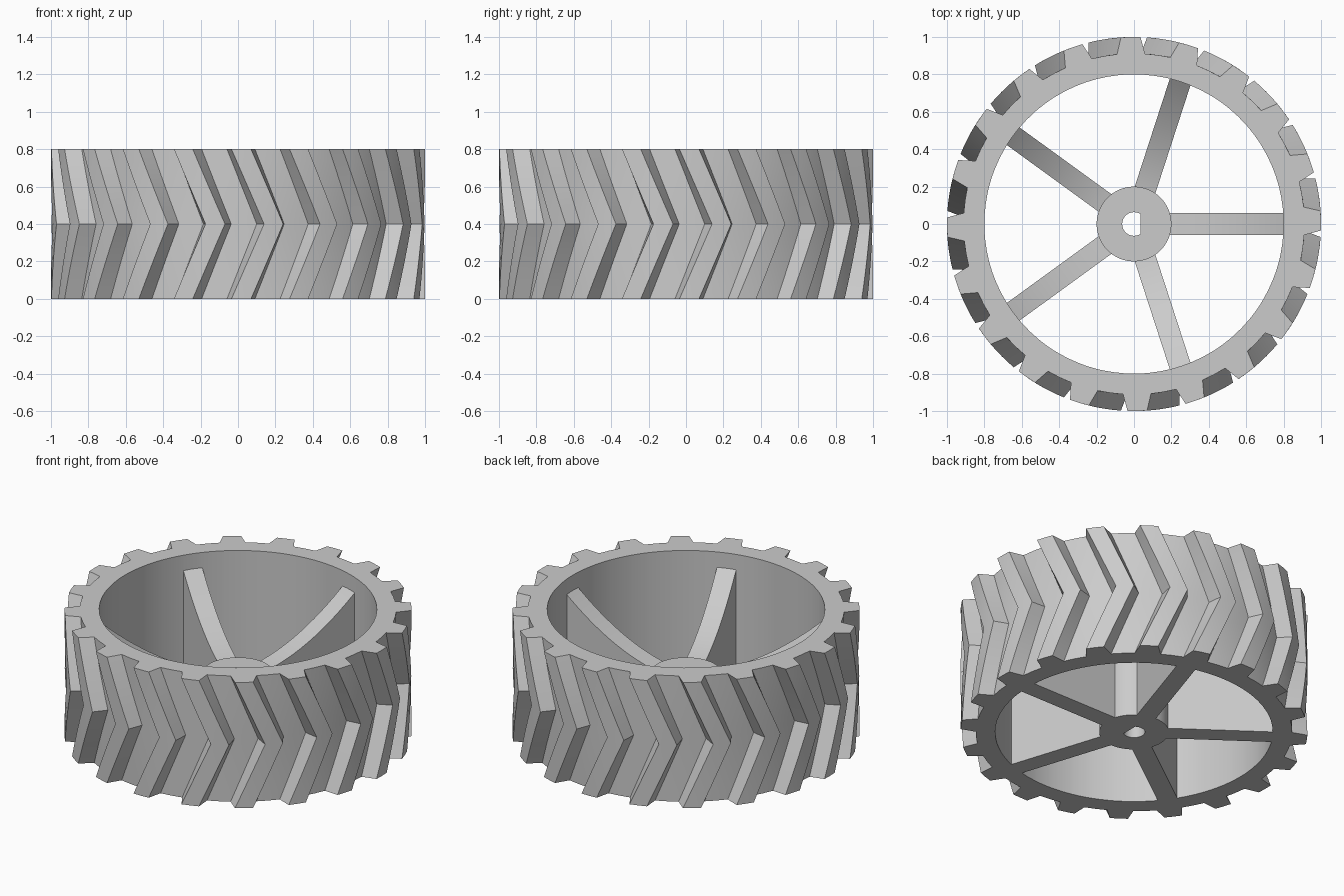
import bpy, bmesh, math
from math import cos, sin, radians, tau

HEIGHT = 0.8
TEETH = 20
SPOKES = 5
PITCH = 360 / TEETH

cube = bpy.data.objects.get("Cube")
if cube:
    bpy.data.objects.remove(cube, do_unlink=True)

# One plain grey for the whole wheel
grey = bpy.data.materials.new("light_grey")
grey.use_nodes = True
grey.diffuse_color = (0.6, 0.6, 0.6, 1)
shader = next(n for n in grey.node_tree.nodes if n.type == "BSDF_PRINCIPLED")
shader.inputs["Base Color"].default_value = grey.diffuse_color
shader.inputs["Roughness"].default_value = 0.7


def finish(name, bm):
    """Turn a bmesh into a shaded object."""
    bmesh.ops.recalc_face_normals(bm, faces=bm.faces)
    mesh = bpy.data.meshes.new(name)
    bm.to_mesh(mesh)
    bm.free()
    mesh.materials.append(grey)
    obj = bpy.data.objects.new(name, mesh)
    bpy.context.collection.objects.link(obj)
    bpy.ops.object.select_all(action="DESELECT")
    obj.select_set(True)
    bpy.context.view_layer.objects.active = obj
    bpy.ops.object.shade_smooth_by_angle(angle=radians(20))
    return obj


def loft_tube(name, loops):
    """Skin closed loops in order, joining the last one to the first."""
    bm = bmesh.new()
    rings = [[bm.verts.new(p) for p in loop] for loop in loops]
    for a, b in zip(rings, rings[1:] + rings[:1]):
        for i in range(len(a)):
            j = (i + 1) % len(a)
            bm.faces.new((a[i], a[j], b[j], b[i]))
    return finish(name, bm)


def polar(profile, z, turn=0):
    return [(r * cos(a + turn), r * sin(a + turn), z) for a, r in profile]


# Tread ring: trapezoid teeth twisted into chevrons around a round rim
FLOOR, TIP, INNER = 0.912, 1.0, 0.8
tooth = [(-4.7, FLOOR), (-3, TIP), (0, TIP), (3, TIP), (4.7, FLOOR), (9, FLOOR)]
tread = [(radians(1 + k * PITCH + a), r) for k in range(TEETH) for a, r in tooth]
bore = [(a, INNER) for a, r in tread]
SLICES = 12
loops = []
for s in range(SLICES + 1):
    t = s / SLICES
    twist = radians(10) * (1 - abs(2 * t - 1))
    loops.append(polar(tread, HEIGHT * t, twist))
loops += [polar(bore, HEIGHT), polar(bore, 0)]
loft_tube("tread_ring", loops)

# Hub with a D-shaped axle hole
HUB_TOP = 0.4
angles = [tau * i / 96 for i in range(96)]
hub = [(a, 0.2) for a in angles]
hole = [(a, min(0.063, 0.035 / max(cos(a), 0.01))) for a in angles]
loft_tube("hub", [polar(hub, 0), polar(hub, HUB_TOP),
                  polar(hole, HUB_TOP), polar(hole, 0)])

# Spokes: flat underneath, top edge sweeping up toward the rim
STEPS = 14
START, END, HALF = 0.17, 0.83, 0.058
radii = [START + (END - START) * i / STEPS for i in range(STEPS + 1)]
outline = [(START, 0), (END, 0)] + [(r, 0.37 + 0.52 * r * r) for r in reversed(radii)]
for k in range(SPOKES):
    turn = tau * k / SPOKES
    bm = bmesh.new()
    sides = []
    for y in (-HALF, HALF):
        sides.append([bm.verts.new((x * cos(turn) - y * sin(turn),
                                    x * sin(turn) + y * cos(turn), z))
                      for x, z in outline])
        bm.faces.new(sides[-1])
    for i in range(len(outline)):
        j = (i + 1) % len(outline)
        bm.faces.new((sides[0][i], sides[0][j], sides[1][j], sides[1][i]))
    finish(f"spoke_{k + 1}", bm)
